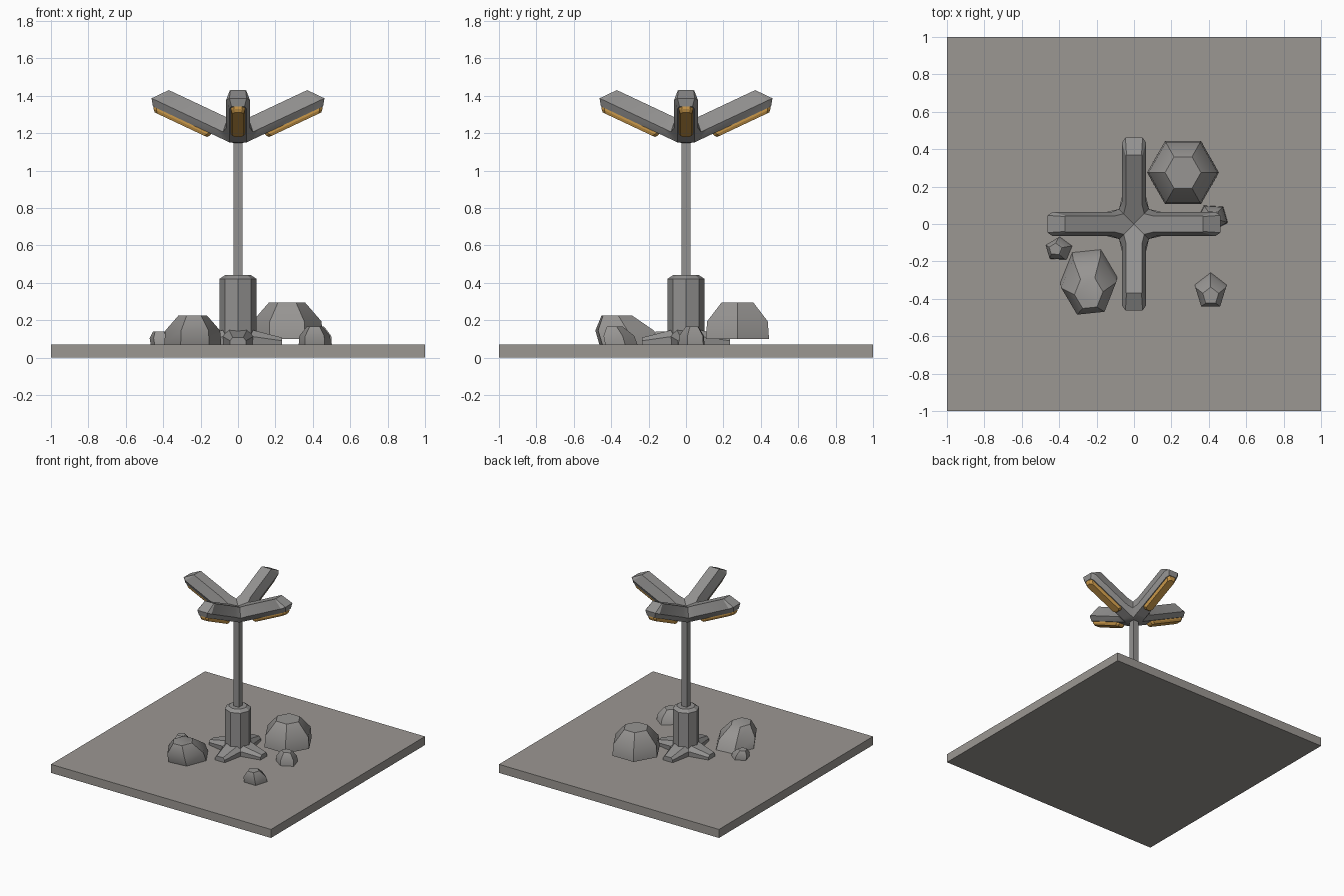
import bpy, bmesh
from math import sin, cos, pi, radians
from mathutils import Matrix, Vector

if "Cube" in bpy.data.objects:
    bpy.data.objects.remove(bpy.data.objects["Cube"])


def material(name, rgb):
    m = bpy.data.materials.new(name)
    m.use_nodes = True
    m.diffuse_color = (*rgb, 1)
    m.node_tree.nodes["Principled BSDF"].inputs["Base Color"].default_value = (*rgb, 1)
    return m


GROUND = material("ground_grey", (0.33, 0.31, 0.29))
STONE = material("stone_grey", (0.31, 0.30, 0.29))
METAL = material("metal_grey", (0.29, 0.285, 0.28))
AMBER = material("amber_glow", (0.62, 0.33, 0.07))


def finish(name, bm, mat, smooth=None):
    bmesh.ops.remove_doubles(bm, verts=bm.verts, dist=0.0005)
    bmesh.ops.recalc_face_normals(bm, faces=bm.faces)
    me = bpy.data.meshes.new(name)
    bm.to_mesh(me)
    bm.free()
    me.materials.append(mat)
    ob = bpy.data.objects.new(name, me)
    bpy.context.collection.objects.link(ob)
    if smooth:
        bpy.ops.object.select_all(action="DESELECT")
        ob.select_set(True)
        bpy.context.view_layer.objects.active = ob
        bpy.ops.object.shade_smooth_by_angle(angle=radians(smooth))
    return ob


def loft(bm, rings, caps=(True, True)):
    """Skin a row of equal-length point rings."""
    rows = [[bm.verts.new(p) for p in ring] for ring in rings]
    n = len(rows[0])
    for a, b in zip(rows, rows[1:]):
        for i in range(n):
            j = (i + 1) % n
            bm.faces.new((a[i], a[j], b[j], b[i]))
    for cap, row in zip(caps, (rows[0], rows[-1])):
        if cap:
            bm.faces.new(row)
    return rows


def box(name, half, z0, z1, mat):
    bm = bmesh.new()
    square = [(-half, -half), (half, -half), (half, half), (-half, half)]
    loft(bm, [[(x, y, z) for x, y in square] for z in (z0, z1)])
    return finish(name, bm, mat)


def spin_four(bm):
    """Repeat the geometry at quarter turns about the z axis."""
    source = bm.verts[:] + bm.edges[:] + bm.faces[:]
    for k in (1, 2, 3):
        copy = bmesh.ops.duplicate(bm, geom=source)["geom"]
        verts = [g for g in copy if isinstance(g, bmesh.types.BMVert)]
        bmesh.ops.rotate(bm, verts=verts, matrix=Matrix.Rotation(k * pi / 2, 3, "Z"))


def section(levels):
    """Mirrored cross-section from (x, half width, z) levels, bottom to top."""
    return [(x, -w, z) for x, w, z in levels] + [(x, w, z) for x, w, z in reversed(levels)]


# Ground slab
box("ground_slab", 1, 0, 0.07, GROUND)

# Eight-sided base column with a chamfered top
bm = bmesh.new()
loft(bm, [[(r * cos(i * pi / 4), r * sin(i * pi / 4), z) for i in range(8)]
          for r, z in ((0.1, 0.07), (0.1, 0.42), (0.07, 0.44))])
finish("base_column", bm, METAL)

# Pole
box("pole", 0.025, 0.43, 1.17, METAL)

# Four tapering feet
bm = bmesh.new()
loft(bm, [section([(0.06, 0.08, 0.07), (0.06, 0.085, 0.115), (0.06, 0.05, 0.152)]),
          section([(0.235, 0.043, 0.07), (0.235, 0.043, 0.09), (0.235, 0.028, 0.107)])])
spin_four(bm)
finish("base_feet", bm, METAL)

# Lamp head: four rising arms mitred together at the centre
SLOPE = 0.47
LOW, SIDE, TOP = 1.129, 1.169, 1.256


def arm_ring(*spec):
    return section([(x, w, z + SLOPE * x) for (x, w), z in zip(spec, (LOW, SIDE, TOP))])


bm = bmesh.new()
rows = loft(bm, [
    arm_ring((0.045, 0.045), (0.08, 0.08), (0.055, 0.055)),
    arm_ring((0.08, 0.045), (0.12, 0.065), (0.1, 0.044)),
    arm_ring((0.43, 0.045), (0.435, 0.065), (0.365, 0.044)),
    arm_ring((0.455, 0.035), (0.462, 0.046), (0.37, 0.04)),
], caps=(False, False))
tip = rows[-1]
bm.faces.new((tip[0], tip[1], tip[4], tip[5]))
bm.faces.new((tip[1], tip[2], tip[3], tip[4]))
root = rows[0]
bm.faces.new((root[0], root[5], bm.verts.new((0, 0, 1.145))))
bm.faces.new((root[2], root[3], bm.verts.new((0, 0, TOP))))
spin_four(bm)
finish("lamp_head", bm, METAL, 25)

# Amber light panels under the arms
bm = bmesh.new()


def panel_ring(drop, x0, x1, w):
    c = 0.015
    outline = [(x0, -w + c), (x0 + c, -w), (x1 - c, -w), (x1, -w + c),
               (x1, w - c), (x1 - c, w), (x0 + c, w), (x0, w - c)]
    return [(x, y, LOW + SLOPE * x - drop) for x, y in outline]


loft(bm, [panel_ring(-0.005, 0.14, 0.452, 0.038), panel_ring(0.012, 0.15, 0.452, 0.037),
          panel_ring(0.028, 0.165, 0.445, 0.03)])
spin_four(bm)
finish("light_panels", bm, AMBER)


# Faceted rocks
def rock(name, centre, radii, z0, z1, turn, lean, sides=6):
    bm = bmesh.new()
    rings = []
    for scale, t, shift in ((1, 0, 0), (0.96, 0.48, 0.4), (0.5, 1, 1)):
        ring = []
        for i in range(sides):
            a = radians(turn) + 2 * pi * i / sides
            ring.append((centre[0] + radii[0] * scale * cos(a) + lean[0] * shift,
                         centre[1] + radii[1] * scale * sin(a) + lean[1] * shift,
                         z0 + (z1 - z0) * t))
        rings.append(ring)
    loft(bm, rings)
    finish(name, bm, STONE, 40)


rock("rock_back_left", (0.262, 0.275), (0.192, 0.195), 0.1, 0.295, 0, (0, 0))
rock("rock_front_right", (-0.242, -0.3), (0.153, 0.18), 0.07, 0.225, 5, (0, -0.07))
rock("rock_small_right", (-0.4, -0.135), (0.072, 0.066), 0.07, 0.14, 15, (-0.02, 0), 5)
rock("rock_small_front", (0.41, -0.355), (0.09, 0.095), 0.07, 0.165, 90, (0, -0.03), 5)
rock("rock_small_left", (0.42, 0.035), (0.088, 0.075), 0.07, 0.165, 50, (0, 0), 5)
